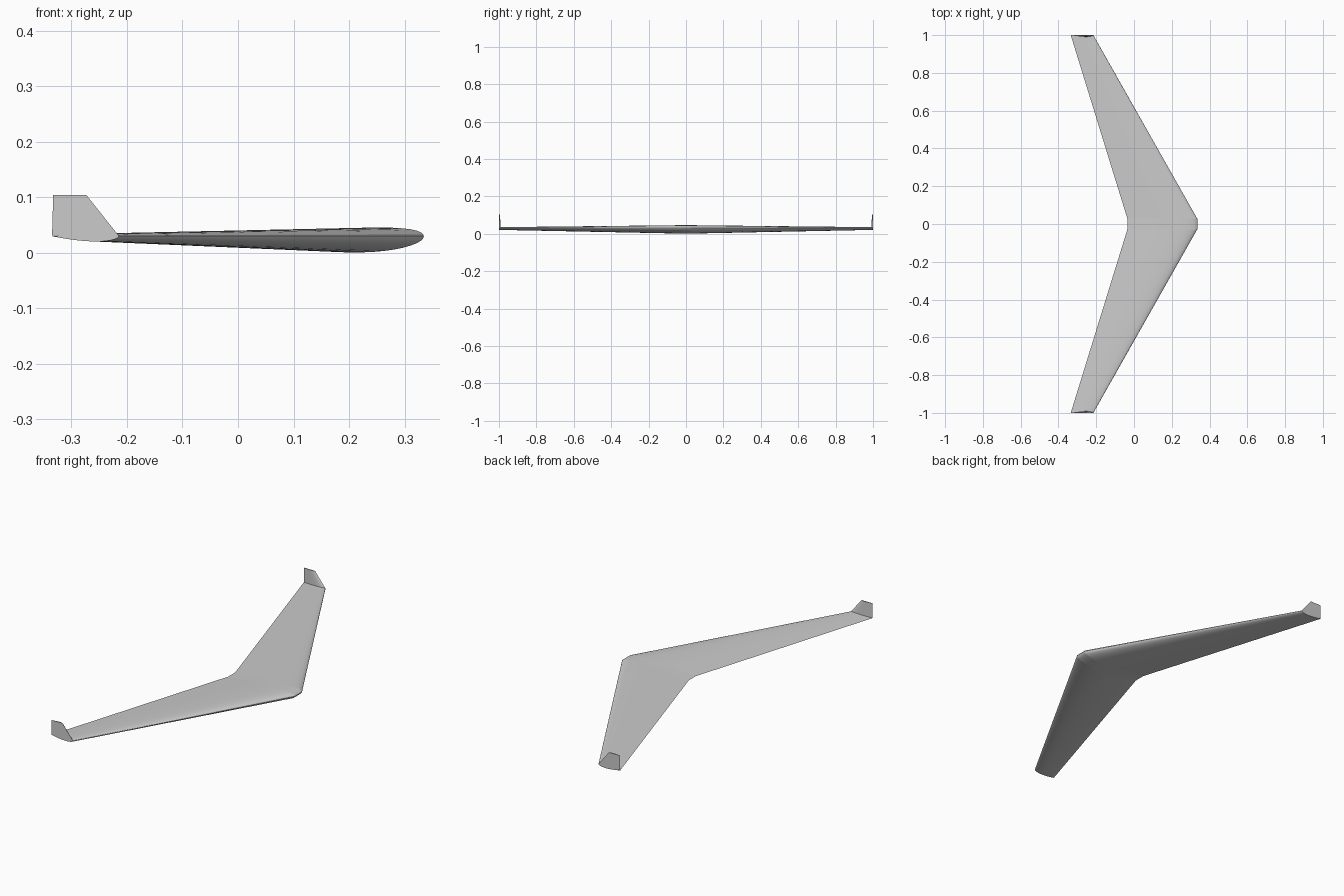
import bpy, bmesh, math

cube = bpy.data.objects.get("Cube")
if cube:
    bpy.data.objects.remove(cube)

grey = bpy.data.materials.new("light_grey")
grey.use_nodes = True
colour = (0.6, 0.6, 0.6, 1)
grey.diffuse_color = colour
grey.node_tree.nodes["Principled BSDF"].inputs["Base Color"].default_value = colour

STEPS = 24
MID = 0.03      # height of the chord line


def airfoil(camber, thick):
    """Closed section as (chord fraction, offset), nose at 0, tail at 1."""
    def point(t, side):
        half = 5 * thick * (0.2969 * math.sqrt(t) - 0.126 * t - 0.3516 * t**2
                            + 0.2843 * t**3 - 0.1036 * t**4)
        p = 0.4
        line = (camber / p**2 * (2 * p * t - t * t) if t < p else
                camber / (1 - p)**2 * (1 - 2 * p + 2 * p * t - t * t))
        return t, line + side * half
    ts = [(1 - math.cos(math.pi * i / STEPS)) / 2 for i in range(STEPS + 1)]
    return [point(t, 1) for t in reversed(ts)] + [point(t, -1) for t in ts[1:-1]]


def loft(name, sections):
    """Skin matching rings of points and cap both ends."""
    bm = bmesh.new()
    rings = [[bm.verts.new(p) for p in ring] for ring in sections]
    n = len(rings[0])
    for a, b in zip(rings, rings[1:]):
        for i in range(n):
            j = (i + 1) % n
            bm.faces.new((a[i], a[j], b[j], b[i]))
    bm.faces.new(rings[0])
    bm.faces.new(rings[-1])
    bmesh.ops.recalc_face_normals(bm, faces=bm.faces)
    mesh = bpy.data.meshes.new(name)
    bm.to_mesh(mesh)
    bm.free()
    obj = bpy.data.objects.new(name, mesh)
    bpy.context.collection.objects.link(obj)
    mesh.materials.append(grey)
    bpy.ops.object.select_all(action='DESELECT')
    obj.select_set(True)
    bpy.context.view_layer.objects.active = obj
    bpy.ops.object.shade_smooth_by_angle(angle=math.radians(30))
    return obj


def wing_ring(y, nose, tail):
    chord = nose - tail
    return [(nose - t * chord, y, MID + h * chord) for t, h in airfoil(-0.02, 0.12)]


def fin_ring(side, z, nose, tail, depth):
    # flat outer face flush with the wing tip, curved inner face
    chord = nose - tail
    return [(nose - t * chord, side * (1 - max(h, 0) * depth), z)
            for t, h in airfoil(0, 1)]


ROOT = (0.335, -0.035)
TIP = (-0.215, -0.335)

# centre panel and swept wings
loft("centre_panel", [wing_ring(y, *ROOT) for y in (-0.028, 0.028)])
for side, label in ((1, "back"), (-1, "front")):
    loft(label + "_wing", [wing_ring(side * 0.028, *ROOT), wing_ring(side, *TIP)])
    # upright fin on the wing tip
    loft(label + "_winglet", [fin_ring(side, 0.031, *TIP, 0.018),
                              fin_ring(side, 0.104, -0.273, -0.333, 0.011)])
